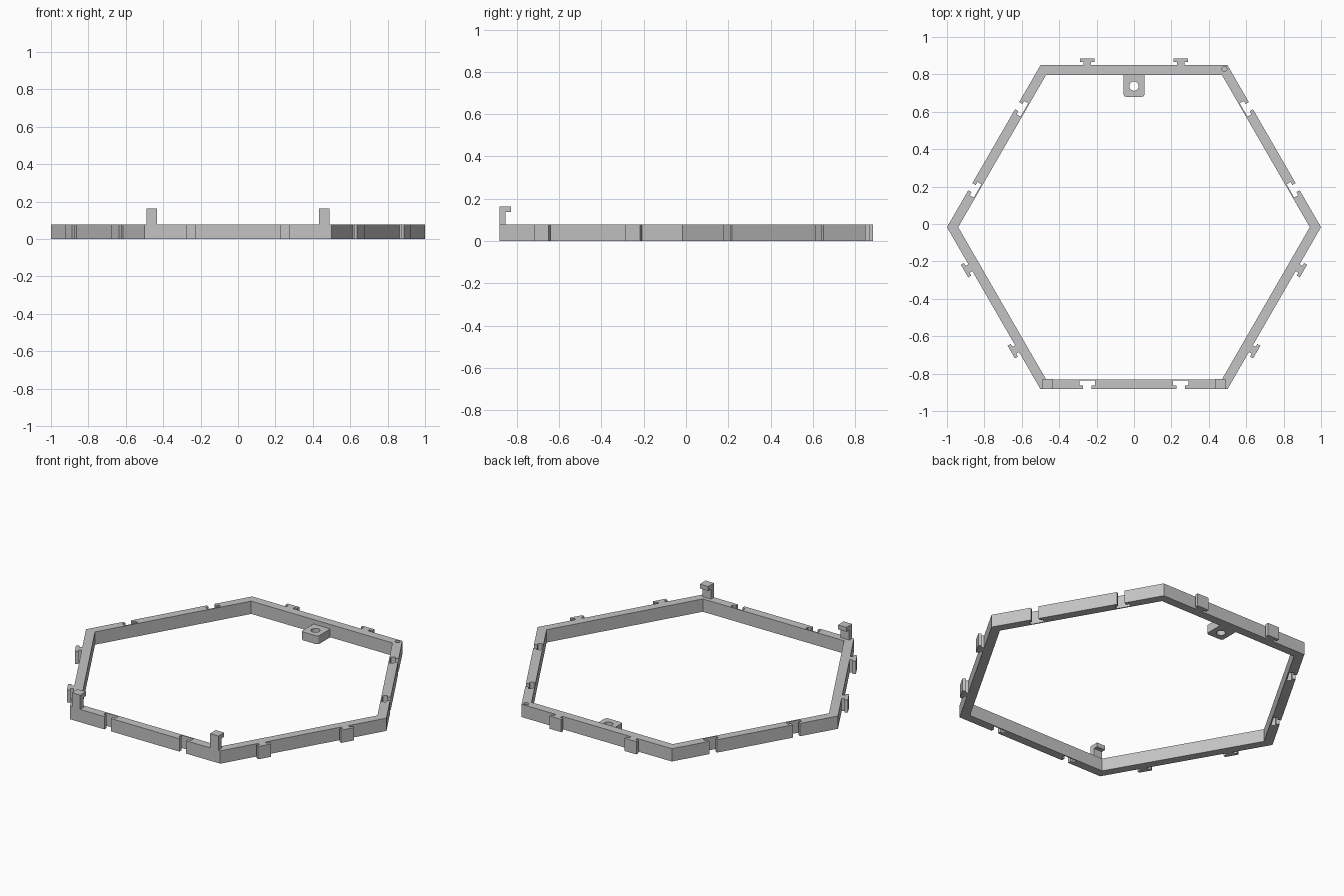
import bpy, bmesh
from math import sin, cos, pi, radians
from mathutils import Vector, Matrix

cube = bpy.data.objects.get("Cube")
if cube:
    bpy.data.objects.remove(cube, do_unlink=True)

HEIGHT = 0.077          # frame height
WALL = 0.052            # frame wall thickness
MID_Y = -0.017          # hexagon centre

grey = bpy.data.materials.new("light_grey")
grey.use_nodes = True
colour = (0.55, 0.55, 0.55, 1)
grey.diffuse_color = colour
grey.node_tree.nodes["Principled BSDF"].inputs["Base Color"].default_value = colour


def prism(name, loops, depth, matrix=Matrix()):
    """Extrude a flat outline (first loop) with holes (other loops)."""
    bm = bmesh.new()
    edges = []
    for loop in loops:
        verts = [bm.verts.new((p[0], p[1], 0)) for p in loop]
        edges += [bm.edges.new((v, verts[i - 1])) for i, v in enumerate(verts)]
    bmesh.ops.triangle_fill(bm, use_beauty=True, edges=edges, normal=(0, 0, 1))
    ext = bmesh.ops.extrude_face_region(bm, geom=bm.faces[:], use_keep_orig=True)
    top = [g for g in ext["geom"] if isinstance(g, bmesh.types.BMVert)]
    bmesh.ops.translate(bm, verts=top, vec=(0, 0, depth))
    bmesh.ops.recalc_face_normals(bm, faces=bm.faces[:])
    bm.transform(matrix)
    if matrix.determinant() < 0:
        bmesh.ops.reverse_faces(bm, faces=bm.faces[:])
    mesh = bpy.data.meshes.new(name)
    bm.to_mesh(mesh)
    bm.free()
    mesh.materials.append(grey)
    obj = bpy.data.objects.new(name, mesh)
    bpy.context.collection.objects.link(obj)
    return obj


def circle(x, y, r, n=24, start=0.0, sweep=2 * pi):
    return [(x + r * cos(start + sweep * i / n), y + r * sin(start + sweep * i / n))
            for i in range(n)]


def mirrored(half):
    return half + [(-t, o) for t, o in reversed(half)]


# T-shaped joint outlines: (distance along the side, offset outward)
tab = mirrored([(-0.021, 0), (-0.021, 0.017), (-0.039, 0.017), (-0.039, 0.036)])
slot = mirrored([(-0.022, 0), (-0.022, -0.02), (-0.041, -0.02), (-0.041, -0.045)])

# Hexagonal frame, sides alternating between slots and tabs
centre = Vector((0, MID_Y))
corners = [Vector((cos(k * pi / 3), sin(k * pi / 3))) for k in range(6)]
outline = []
for k in range(6):
    a, b = corners[k], corners[(k + 1) % 6]
    along, out, mid = (b - a).normalized(), (a + b).normalized(), (a + b) / 2
    outline.append(centre + a)
    for place in (-0.25, 0.25):
        for t, o in (tab if k % 2 else slot):
            outline.append(centre + mid + along * (place + t) + out * o)
inner = [centre + c * (1 - WALL / cos(pi / 6)) for c in corners]
frame = prism("hexagon_frame", [outline, inner], HEIGHT)

# Small blind hole in the back corner
cutter = prism("corner_hole_cutter", [circle(0.483, 0.829, 0.014)], 0.1,
               Matrix.Translation((0, 0, 0.037)))
cutter.hide_render = True
mod = frame.modifiers.new("corner_hole", "BOOLEAN")
mod.operation = "DIFFERENCE"
mod.solver = "EXACT"
mod.object = cutter
bpy.context.view_layer.objects.active = frame
bpy.ops.object.modifier_apply(modifier=mod.name)
bpy.data.objects.remove(cutter, do_unlink=True)

# Mounting lug with a through hole and rounded front corners
r, w, y0, y1 = 0.015, 0.056, 0.68, 0.799
lug = [(w, y1), (-w, y1)]
lug += circle(-w + r, y0 + r, r, 6, pi, pi / 2) + [(-w + r, y0)]
lug += circle(w - r, y0 + r, r, 6, 1.5 * pi, pi / 2) + [(w, y0 + r)]
prism("mounting_lug", [lug, circle(0, 0.737, 0.025)], 0.05)

# Hooked clip posts on the front corners: (y, z) profile extruded along x
hook = [(-0.883, HEIGHT), (-0.854, HEIGHT), (-0.854, 0.137),
        (-0.828, 0.137), (-0.828, 0.163), (-0.883, 0.163)]
yz_to_world = Matrix(((0, 0, 1, 0), (1, 0, 0, 0), (0, 1, 0, 0), (0, 0, 0, 1)))
for name, x in (("right_clip_post", -0.488), ("left_clip_post", 0.432)):
    prism(name, [hook], 0.056, Matrix.Translation((x, 0, 0)) @ yz_to_world)
